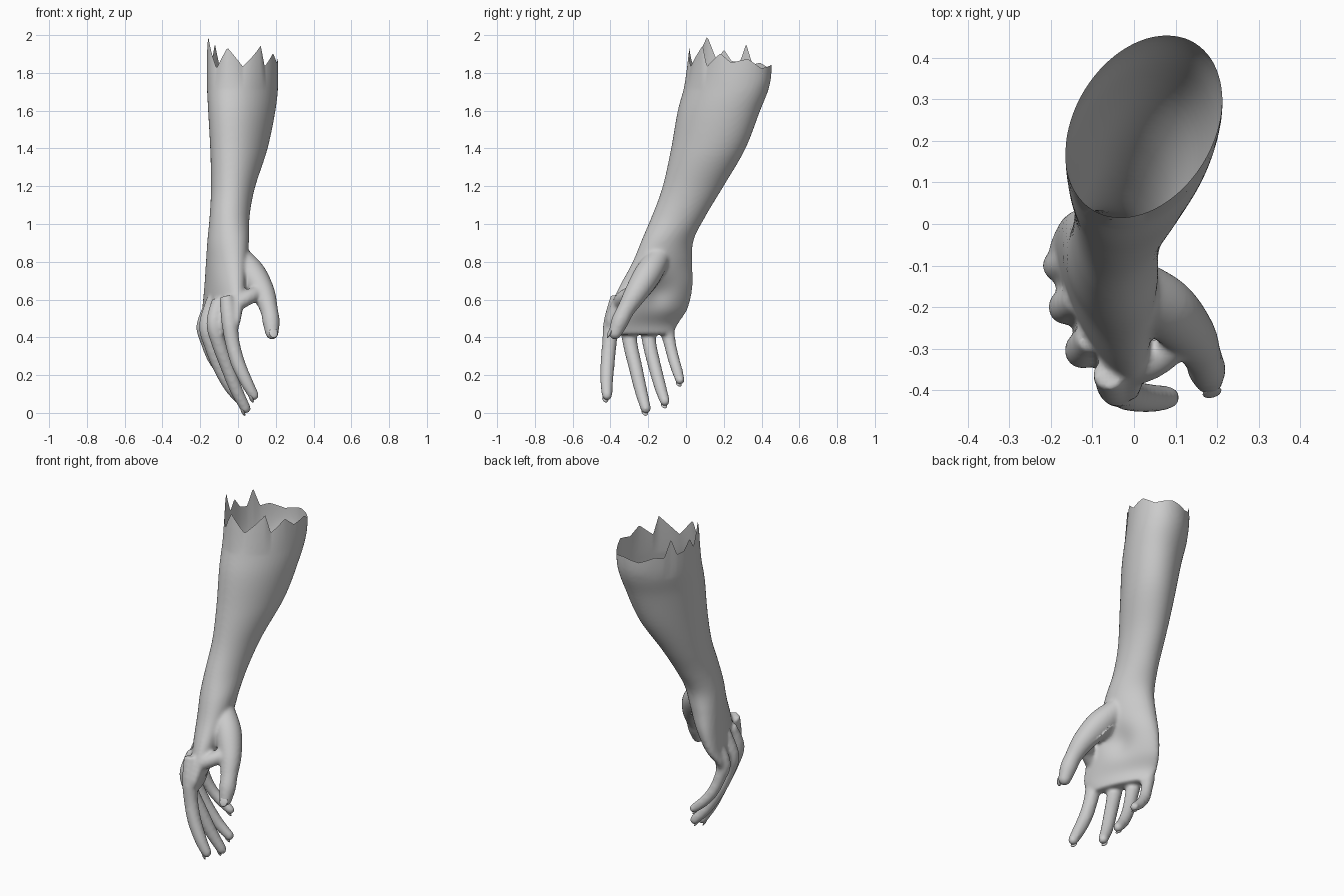
import bpy, bmesh, math
from mathutils import Vector, Matrix

if "Cube" in bpy.data.objects:
    bpy.data.objects.remove(bpy.data.objects["Cube"])


def spline(rows, steps):
    """Catmull-Rom through rows of numbers."""
    p = [Vector(r) for r in rows]
    p = [2 * p[0] - p[1]] + p + [2 * p[-1] - p[-2]]
    out = []
    for i in range(1, len(p) - 2):
        a, b, c, d = p[i - 1:i + 3]
        for s in range(steps):
            t = s / steps
            out.append(0.5 * (2 * b + (c - a) * t + (2 * a - 5 * b + 4 * c - d) * t * t
                              + (3 * b - a - 3 * c + d) * t ** 3))
    return out + [p[-2]]


def loft(bm, rings):
    rows = [[bm.verts.new(c) for c in r] for r in rings]
    n = len(rows[0])
    for a, b in zip(rows, rows[1:]):
        for i in range(n):
            j = (i + 1) % n
            bm.faces.new((a[i], a[j], b[j], b[i]))
    bm.faces.new(rows[0][::-1])
    bm.faces.new(rows[-1])


def tube(bm, rows, n=20):
    """Round tube through (x, y, z, radius) with a domed tip; returns tip and its direction."""
    pts = spline(rows, 5)
    tip = pts[-1].copy()
    d_end = (pts[-1].xyz - pts[-2].xyz).normalized()
    for a in (25, 50, 70, 85):
        a = math.radians(a)
        c = tip.xyz + d_end * tip.w * math.sin(a)
        pts.append(Vector((*c, tip.w * math.cos(a))))
    rings = []
    for i, p in enumerate(pts):
        d = (pts[min(i + 1, len(pts) - 1)].xyz - pts[max(i - 1, 0)].xyz).normalized()
        u = d.cross(Vector((0, 1, 0))).normalized()
        v = d.cross(u)
        rings.append([p.xyz + p.w * (u * math.cos(2 * math.pi * k / n) + v * math.sin(2 * math.pi * k / n))
                      for k in range(n)])
    loft(bm, rings)
    return tip, d_end


bm = bmesh.new()

# Forearm and palm: z, xmin, xmax, ymin, ymax, skew of the oval
sections = [
    (1.93, -.165, .210, .030, .458, .30), (1.75, -.165, .213, -.005, .445, .30),
    (1.60, -.158, .197, -.045, .390, .30), (1.40, -.147, .155, -.080, .312, .25),
    (1.20, -.143, .090, -.125, .195, .10), (1.05, -.150, .062, -.180, .105, 0),
    (.92, -.162, .058, -.235, .040, -.20), (.80, -.170, .050, -.285, .033, -.40),
    (.68, -.178, .040, -.350, .035, -.60), (.56, -.190, .025, -.405, .010, -.85),
    (.48, -.205, .010, -.425, -.040, -1.0), (.42, -.185, -.015, -.395, -.070, -1.0)]
rings = []
for z, x0, x1, y0, y1, k in spline(sections, 6):
    rings.append([((x0 + x1) / 2 + (x1 - x0) / 2 * math.cos(t - k),
                   (y0 + y1) / 2 + (y1 - y0) / 2 * math.sin(t), z)
                  for t in (2 * math.pi * i / 48 for i in range(48))])
loft(bm, rings)

# Fingers and thumb as joint positions with radii
digits = {
    "index": [(-.06, -.36, .62, .04), (-.045, -.393, .49, .043), (-.03, -.405, .38, .039),
              (0, -.415, .27, .038), (.045, -.42, .17, .034), (.083, -.418, .10, .028)],
    "middle": [(-.10, -.27, .60, .04), (-.125, -.305, .48, .043), (-.10, -.295, .37, .039),
               (-.06, -.27, .26, .037), (-.01, -.24, .13, .034), (.04, -.213, .03, .028)],
    "ring": [(-.13, -.18, .60, .04), (-.165, -.20, .47, .042), (-.145, -.193, .37, .037),
             (-.10, -.165, .25, .035), (-.04, -.135, .14, .032), (.02, -.112, .068, .027)],
    "little": [(-.13, -.08, .60, .04), (-.18, -.10, .47, .04), (-.165, -.087, .38, .033),
               (-.13, -.065, .29, .031), (-.08, -.045, .225, .029), (-.03, -.032, .18, .025)],
    "thumb": [(0, -.14, .84, .06), (.075, -.20, .74, .075), (.135, -.265, .64, .062),
              (.165, -.32, .55, .047), (.175, -.35, .49, .046), (.18, -.375, .43, .036)]}
tips = {name: tube(bm, rows) for name, rows in digits.items()}
# Web of skin between thumb and index
tube(bm, [(.12, -.27, .65, .04), (.05, -.33, .615, .04), (-.03, -.36, .57, .04)])

bmesh.ops.recalc_face_normals(bm, faces=bm.faces)
raw = bpy.data.meshes.new("raw")
bm.to_mesh(raw)
bm.free()
arm = bpy.data.objects.new("arm_and_hand", raw)
bpy.context.collection.objects.link(arm)

# Fuse into one skin
m = arm.modifiers.new("fuse", 'REMESH')
m.mode = 'VOXEL'
m.voxel_size = .0095
s = arm.modifiers.new("smooth", 'SMOOTH')
s.factor = .5
s.iterations = 8
skin = bpy.data.meshes.new_from_object(arm.evaluated_get(bpy.context.evaluated_depsgraph_get()))
arm.modifiers.clear()
arm.data = skin

# Open the top, tear the rim into teeth, and hollow the palm
bm = bmesh.new()
bm.from_mesh(skin)
bmesh.ops.bisect_plane(bm, geom=bm.verts[:] + bm.edges[:] + bm.faces[:], plane_co=(0, 0, 1.85),
                       plane_no=(0, 0, 1), clear_outer=True)
teeth = [(-180, 1.87), (-168, 1.93), (-158, 1.87), (-145, 2.0), (-125, 1.83), (-110, 1.94),
         (-90, 1.84), (-58, 1.95), (-48, 1.84), (-20, 1.91), (0, 1.86), (25, 1.88), (45, 1.83),
         (70, 1.85), (95, 1.83), (120, 1.86), (138, 1.85), (152, 1.96), (165, 1.86), (180, 1.87)]


def rim(deg):
    for (a, h), (b, g) in zip(teeth, teeth[1:]):
        if a <= deg <= b:
            return h + (g - h) * (deg - a) / (b - a)
    return 1.87


inward = Vector((-.92, -.39, 0))
hollow = Vector((.02, -.13, .64))
bm.normal_update()
for v in bm.verts:
    if v.co.z > 1.72:
        ang = math.degrees(math.atan2(v.co.y - .24, v.co.x - .025))
        v.co.z += (v.co.z - 1.72) / .13 * (rim(ang) - 1.85)
    elif v.normal.dot(inward) < -.2:
        v.co += inward * .035 * math.exp(-((v.co - hollow).length / .085) ** 2)
bm.to_mesh(skin)
bm.free()

# Nails: thin ovals set into the back of each tip
parts = [arm]
for name, (tip, d) in tips.items():
    back = Vector((.25, -.95, .1)) if name == "thumb" else inward.copy()
    back = (back - d * back.dot(d)).normalized()
    side = d.cross(back)
    r = tip.w
    c = tip.xyz + back * r * .8 + d * r * .35
    M = Matrix((side, d, back)).transposed().to_4x4()
    M.translation = c
    me = bpy.data.meshes.new(name + "_nail")
    nb = bmesh.new()
    bmesh.ops.create_uvsphere(nb, u_segments=16, v_segments=8, radius=1,
                              matrix=M @ Matrix.Diagonal((r * .65, r * .8, r * .2, 1)))
    nb.to_mesh(me)
    nb.free()
    ob = bpy.data.objects.new(name + "_nail", me)
    bpy.context.collection.objects.link(ob)
    parts.append(ob)

# Stand on the floor and shade smooth
low = min(v.co.z for v in skin.vertices)
for ob in parts:
    for v in ob.data.vertices:
        v.co.z -= low
    for p in ob.data.polygons:
        p.use_smooth = True
